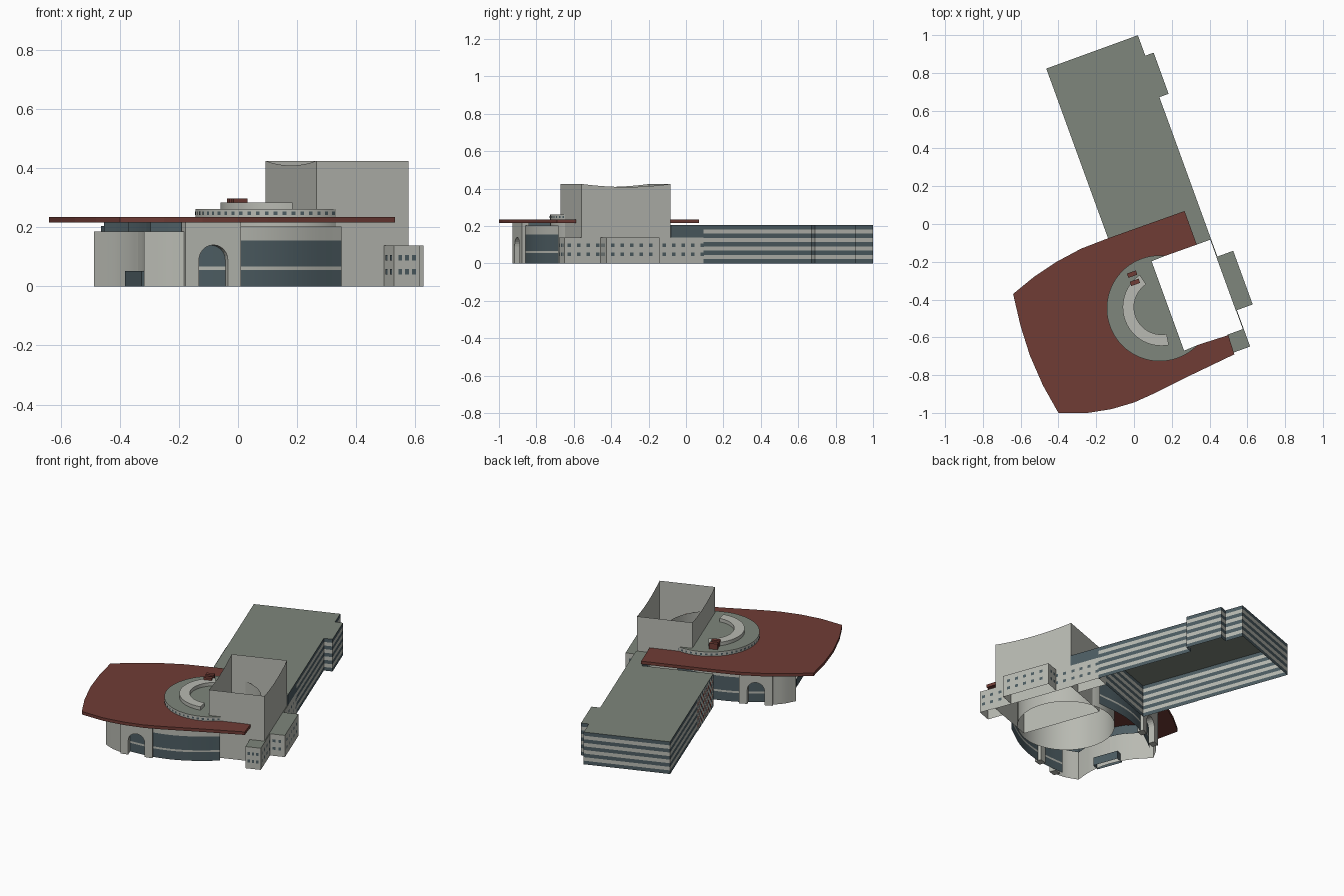
import bpy, bmesh
from math import sin, cos, pi, radians, asin
from mathutils import Vector

if "Cube" in bpy.data.objects:
    bpy.data.objects.remove(bpy.data.objects["Cube"])

TURN = radians(20)          # the whole building is turned on the site
AXIS = -0.466               # symmetry line of the hall, in building coordinates
HUB = Vector((-0.025, AXIS))
R = 0.28                    # drum radius


def material(name, rgb):
    m = bpy.data.materials.new(name)
    m.use_nodes = True
    m.diffuse_color = (*rgb, 1)
    m.node_tree.nodes["Principled BSDF"].inputs["Base Color"].default_value = (*rgb, 1)
    return m


MATS = [material("pale stone", (0.48, 0.49, 0.445)),
        material("roof grey", (0.21, 0.24, 0.2)),
        material("dark glass", (0.075, 0.11, 0.125)),
        material("red brown", (0.16, 0.045, 0.036))]
STONE, ROOF, GLASS, RED = range(4)


def build(name, verts, faces, mats, smooth=False):
    me = bpy.data.meshes.new(name)
    me.from_pydata([tuple(v) for v in verts], [], faces)
    for m in MATS:
        me.materials.append(m)
    for p, k in zip(me.polygons, mats):
        p.material_index = k
    bm = bmesh.new()
    bm.from_mesh(me)
    bmesh.ops.recalc_face_normals(bm, faces=bm.faces)
    bm.to_mesh(me)
    bm.free()
    ob = bpy.data.objects.new(name, me)
    ob.rotation_euler.z = TURN
    bpy.context.collection.objects.link(ob)
    if smooth:
        bpy.ops.object.select_all(action='DESELECT')
        ob.select_set(True)
        bpy.context.view_layer.objects.active = ob
        bpy.ops.object.shade_smooth_by_angle(angle=radians(30))
    return ob


def walls(name, path, levels, bands, top=None, bottom=None, closed=True, smooth=False):
    """Stack of wall bands along a plan path, with optional flat caps."""
    n = len(path)
    verts = [(p[0], p[1], z) for z in levels for p in path]
    faces, mats = [], []
    for b, k in enumerate(bands):
        for i in range(n if closed else n - 1):
            j = (i + 1) % n
            faces.append((b * n + i, b * n + j, b * n + n + j, b * n + n + i))
            mats.append(k)
    if top is not None:
        faces.append(tuple(range(len(bands) * n, len(bands) * n + n)))
        mats.append(top)
    if bottom is not None:
        faces.append(tuple(reversed(range(n))))
        mats.append(bottom)
    return build(name, verts, faces, mats, smooth)


def rect(u0, u1, v0, v1):
    return [(u0, v0), (u1, v0), (u1, v1), (u0, v1)]


def arc(r, a0, a1, n, c=HUB):
    return [(c.x + r * cos(a0 + (a1 - a0) * i / n), c.y + r * sin(a0 + (a1 - a0) * i / n))
            for i in range(n + 1)]


def mirror(path):
    return [(u, 2 * AXIS - v) for u, v in path]


def curve(pts, n=6):
    """Smooth path through the points."""
    p = [Vector(q) for q in pts]
    p = [2 * p[0] - p[1]] + p + [2 * p[-1] - p[-2]]
    out = []
    for a, b, c, d in zip(p, p[1:], p[2:], p[3:]):
        for i in range(n):
            t = i / n
            out.append(b + (c - a) * t / 2 + (a - 2.5 * b + 2 * c - d / 2) * t * t
                       + (3 * (b - c) + d - a) * t ** 3 / 2)
    return out + [p[-2]]


def plates(name, items):
    """Thin upright panels: (centre, direction along the wall, width, z0, z1, colour)."""
    verts, faces = [], []
    for c, d, w, z0, z1, _ in items:
        a, b = Vector(c) - Vector(d) * w / 2, Vector(c) + Vector(d) * w / 2
        k = len(verts)
        verts += [(a.x, a.y, z0), (b.x, b.y, z0), (b.x, b.y, z1), (a.x, a.y, z1)]
        faces.append((k, k + 1, k + 2, k + 3))
    build(name, verts, faces, [i[-1] for i in items])


# Office wing with alternating bands
TOP = 0.205
rows = [TOP * i / 9 for i in range(10)]
wing = [(-0.155, -0.03), (0.356, -0.03), (0.356, 0.585), (0.408, 0.585), (0.408, 0.817),
        (0.361, 0.817), (0.361, 0.932), (-0.155, 0.932)]
walls("office_wing", wing, rows, [GLASS if i % 2 == 0 else STONE for i in range(9)], ROOF)

# Checkered panel on the wing side
cells, cols, size = [], 18, 0.02
for i in range(9):
    for j in range(cols):
        tint = STONE if (i + j) % 2 else (RED if i % 2 else GLASS)
        cells.append(((-0.157, -0.03 + (j + 0.5) * size), (0, 1), size, rows[i], rows[i + 1], tint))
plates("checkered_panel", cells)

# Annex blocks along the back of the tower
LOW = 0.138
walls("wing_link", rect(0.272, 0.356, -0.216, -0.03), [0, LOW, TOP], [STONE, GLASS], ROOF)
walls("annex_strip", rect(0.351, 0.356, -0.74, -0.2), [0, LOW], [STONE], ROOF)
walls("annex_bump", rect(0.35, 0.445, -0.615, -0.313), [0, LOW], [STONE], ROOF)
walls("annex_end", rect(0.264, 0.356, -0.82, -0.72), [0, LOW], [STONE], ROOF)

panes = []
for z in (0.04, 0.088):
    for i in range(15):
        v = -0.795 + i * 0.054
        u = 0.447 if -0.615 < v < -0.313 else 0.358
        panes.append(((u, v), (0, 1), 0.02, z, z + 0.018, GLASS))
    for u in (0.285, 0.31, 0.335):
        panes.append(((u, -0.822), (1, 0), 0.014, z, z + 0.018, GLASS))
    for v in (-0.795, -0.75):
        panes.append(((0.262, v), (0, 1), 0.018, z, z + 0.018, GLASS))
    for u in (0.38, 0.415):
        panes += [((u, v), (1, 0), 0.016, z, z + 0.018, GLASS) for v in (-0.617, -0.311)]
plates("annex_windows", panes)

# Open stage tower with two sagging rims
T0, T1, V0, V1, HIGH = 0.02, 0.351, -0.721, -0.217, 0.425
steps = 16
rim = [(u, V0 + (V1 - V0) * s) for u, seq in ((T0, range(steps + 1)), (T1, range(steps, -1, -1)))
       for s in [i / steps for i in seq]]
sag = [HIGH - 0.064 * s * (1 - s) for s in [(v - V0) / (V1 - V0) for _, v in rim]]
n = len(rim)
build("stage_tower", [(*p, 0) for p in rim] + [(*p, z) for p, z in zip(rim, sag)],
      [(i, (i + 1) % n, n + (i + 1) % n, n + i) for i in range(n)], [STONE] * n)

# Auditorium drum, its terrace and ring of windows
walls("drum_wall", arc(R, 0, 2 * pi, 64)[:-1], [0, 0.262], [STONE], smooth=True)
edge = asin((V1 - AXIS + 0.002) / R)
ring = arc(R, edge, 2 * pi - edge, 56)
walls("drum_terrace", ring + [(T0, V0), (T0, V1)], [0.26, 0.262], [STONE], ROOF)
plates("drum_windows", [(HUB + Vector((cos(a), sin(a))) * (R + 0.002), (-sin(a), cos(a)),
                         0.013, 0.242, 0.253, GLASS)
                        for a in [2 * pi * i / 58 for i in range(58)]])

# Raised arc and red vents on the terrace
mid = Vector((-0.014, -0.463))
a0, a1 = radians(104), radians(261)
walls("terrace_arc", arc(0.205, a0, a1, 32, mid) + arc(0.145, a1, a0, 32, mid),
      [0.262, 0.284], [STONE], STONE, smooth=True)
for i, (u, v) in enumerate([(-0.1, -0.246), (-0.101, -0.292)]):
    walls(f"roof_vent_{i + 1}", rect(u - 0.025, u + 0.025, v - 0.012, v + 0.012),
          [0.262, 0.298], [RED], RED, RED)

# Wide canopy wrapped around the drum
canopy = [(0.275, -0.216), (0.275, -0.027), (-0.159, -0.024), (-0.308, -0.027), (-0.454, -0.048),
          (-0.594, -0.082), (-0.728, -0.129), (-0.749, -0.302), (-0.756, -0.466),
          (-0.745, -0.64), (-0.718, -0.803), (-0.577, -0.855), (-0.448, -0.88),
          (-0.323, -0.888), (-0.214, -0.88), (0.008, -0.855), (0.263, -0.83), (0.268, -0.724)]
walls("canopy", canopy + ring[::-1], [0.216, 0.235], [RED], RED, RED)

# Lobby: curved glass, arched pylons and solid corner walls on both sides
glass = curve([(0.096, -0.759), (-0.05, -0.8), (-0.17, -0.815), (-0.29, -0.808),
               (-0.39, -0.785), (-0.484, -0.755)])
corner = curve([(-0.484, -0.795), (-0.54, -0.765), (-0.598, -0.715)]) + \
    curve([(-0.573, -0.66), (-0.55, -0.6), (-0.535, -0.53), (-0.53, AXIS)])
P, Q = Vector((-0.484, -0.812)), Vector((-0.29, -0.828))
H = 0.216
outline = [(0, 0), (0, H), (1, H), (1, 0), (0.76, 0)]
outline += [(0.5 + 0.26 * cos(pi * i / 12), 0.09 + 0.05 * sin(pi * i / 12)) for i in range(13)]
outline += [(0.24, 0)]
m = len(outline)
for side, flip in (("right", lambda p: list(p)), ("left", mirror)):
    walls(f"{side}_glass_wall", flip(glass), [0, 0.055, 0.067, 0.155, 0.203],
          [GLASS, STONE, GLASS, STONE], closed=False, smooth=True)
    walls(f"{side}_corner_wall", flip(corner), [0, 0.186], [STONE], closed=False, smooth=True)
    inner = [(u + 0.03, v + 0.02 * (v < -0.6)) for u, v in corner]
    walls(f"{side}_clerestory", flip(inner), [0.16, H], [GLASS], closed=False)
    front = [P + (Q - P) * t for t, _ in outline]
    back = [p + Vector((0, 0.04)) for p in front]
    plan = flip([tuple(p) for p in front + back])
    build(f"{side}_arched_pylon",
          [(*p, outline[i % m][1]) for i, p in enumerate(plan)],
          [tuple(range(m)), tuple(range(2 * m - 1, m - 1, -1))]
          + [(i, (i + 1) % m, m + (i + 1) % m, m + i) for i in range(m)], [STONE] * (m + 2))

# Entrance
walls("entrance_porch", rect(-0.552, -0.5, -0.56, -0.4), [0, 0.052], [GLASS], STONE)
